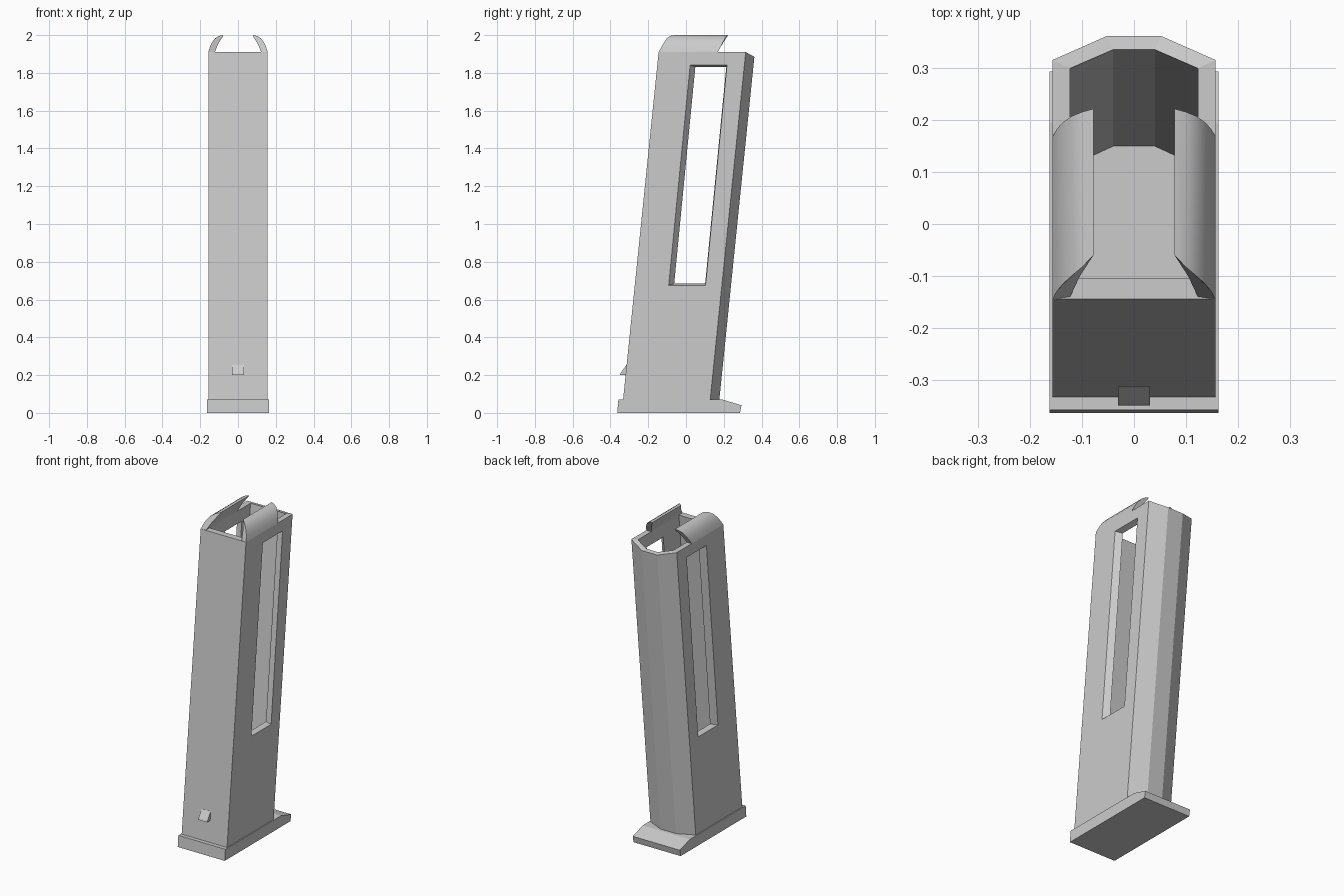
import bpy, bmesh

if "Cube" in bpy.data.objects:
    bpy.data.objects.remove(bpy.data.objects["Cube"])

LEAN = 0.1022   # backward lean of the tube: y shift per unit of height


def make_object(name, bm):
    bmesh.ops.recalc_face_normals(bm, faces=bm.faces)
    mesh = bpy.data.meshes.new(name)
    bm.to_mesh(mesh)
    bm.free()
    ob = bpy.data.objects.new(name, mesh)
    bpy.context.collection.objects.link(ob)
    return ob


def loft(name, rings, loop=False):
    """Skin a list of equal-length closed rings; cap the ends or close into a loop."""
    bm = bmesh.new()
    vs = [[bm.verts.new(p) for p in ring] for ring in rings]
    n = len(vs[0])
    pairs = list(zip(vs, vs[1:])) + ([(vs[-1], vs[0])] if loop else [])
    for a, b in pairs:
        for i in range(n):
            j = (i + 1) % n
            bm.faces.new((a[i], a[j], b[j], b[i]))
    if not loop:
        bm.faces.new(vs[0])
        bm.faces.new(vs[-1])
    return make_object(name, bm)


def extrude_x(name, profile, half):
    return loft(name, [[(x, y, z) for y, z in profile] for x in (-half, half)])


def tube_ring(half, front, side_end, back_half, back, z_top, z_back, z_bottom=None):
    """Cross-section with a chamfered back; leaned down to z_bottom if given."""
    right = [(half, front, z_top), (half, side_end, z_top), (back_half, back, z_back)]
    ring = right + [(-x, y, z) for x, y, z in reversed(right)]
    if z_bottom is None:
        return ring
    return [(x, y - LEAN * (z - z_bottom), z_bottom) for x, y, z in ring]


# Hollow leaning tube
outer = (0.157, -0.145, 0.316, 0.053, 0.362, 1.91, 1.885)
inner = (0.123, -0.105, 0.300, 0.040, 0.336, 1.91, 1.890)
body = loft("tube_body", [tube_ring(*outer, 0.068), tube_ring(*outer),
                          tube_ring(*inner), tube_ring(*inner, 0.068)], loop=True)


# Tapered side windows cut through both walls
def window(x, y0, y1, z0, z1):
    return [(x, y + 0.0975 * (z - 1.84), z)
            for y, z in ((y0, z0), (y1, z0), (y1, z1), (y0, z1))]


wide, narrow = (0.021, 0.217, 0.675, 1.843), (0.051, 0.214, 0.684, 1.83)
cutter = loft("window_cutter", [window(-0.158, *wide), window(-0.122, *narrow),
                                window(0.122, *narrow), window(0.158, *wide)])
cutter.hide_render = True
mod = body.modifiers.new("windows", "BOOLEAN")
mod.operation, mod.solver, mod.object = "DIFFERENCE", "EXACT", cutter
bpy.context.view_layer.objects.active = body
bpy.ops.object.modifier_apply(modifier="windows")
bpy.data.objects.remove(cutter)

# Curled feed lips: cross-section points are x, z, front y, rear y
lip = [(0.157, 1.91, -0.145, 0.168), (0.149, 1.937, -0.130, 0.183),
       (0.137, 1.963, -0.115, 0.196), (0.120, 1.984, -0.100, 0.208),
       (0.100, 1.996, -0.083, 0.216), (0.078, 2.0, -0.060, 0.222),
       (0.080, 1.993, -0.063, 0.218), (0.104, 1.955, -0.100, 0.193),
       (0.123, 1.91, -0.140, 0.168)]
for side, s in (("right", 1), ("left", -1)):
    ob = loft(side + "_feed_lip", [[(s * x, yf, z) for x, z, yf, yr in lip],
                                   [(s * x, yr, z) for x, z, yf, yr in lip]])
    bpy.ops.object.select_all(action="DESELECT")
    ob.select_set(True)
    bpy.context.view_layer.objects.active = ob
    bpy.ops.object.shade_smooth_by_angle(angle=0.7)

# Base plate with a sloped rear toe
extrude_x("base_plate", [(-0.364, 0), (0.286, 0), (0.294, 0.04),
                         (0.195, 0.07), (-0.358, 0.07)], 0.163)

# Small wedge catch on the front
extrude_x("front_catch", [(-0.31, 0.2), (-0.35, 0.2), (-0.346, 0.21),
                          (-0.315, 0.255), (-0.305, 0.255)], 0.031)
